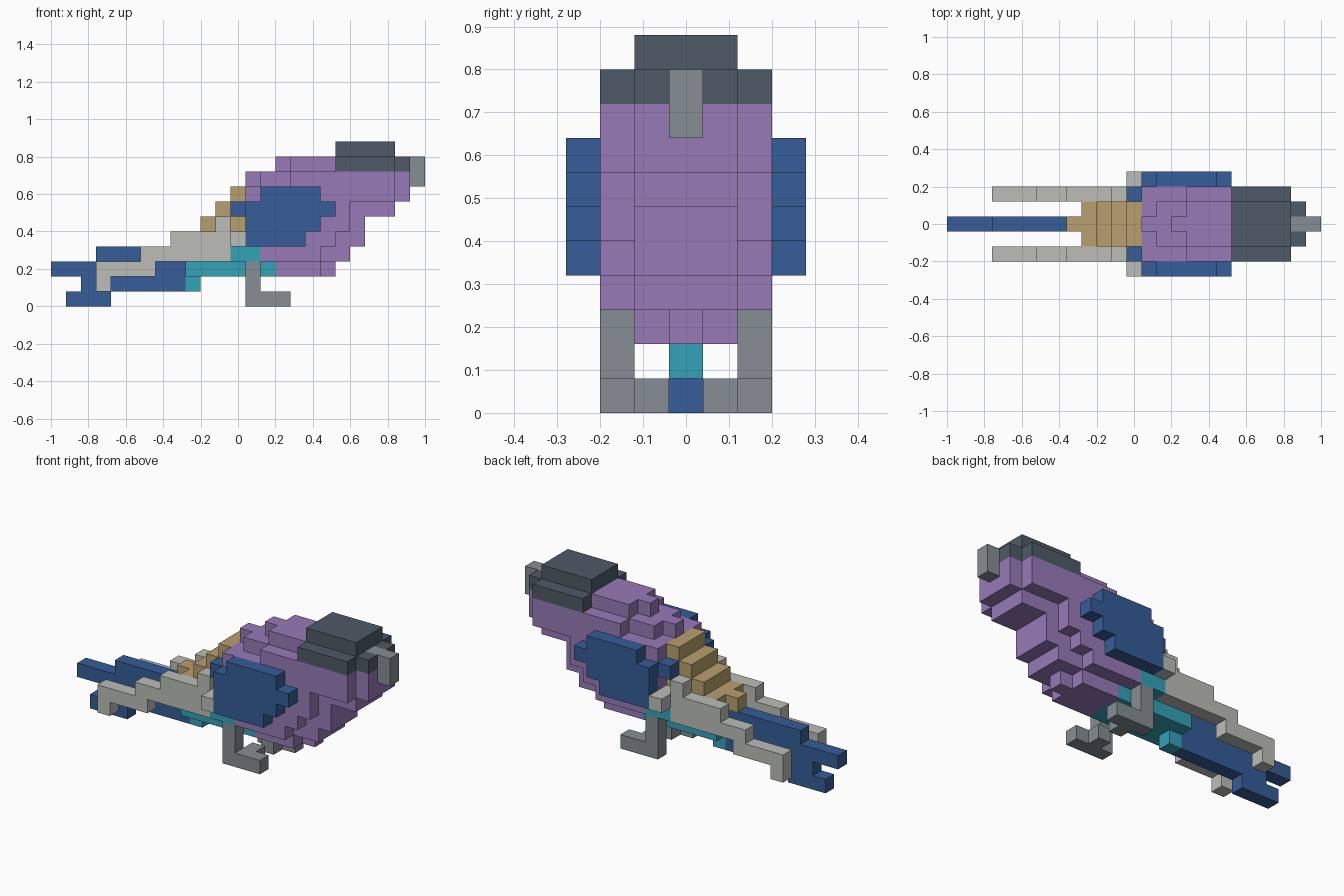
import bpy, bmesh
from mathutils import Vector

cube = bpy.data.objects.get("Cube")
if cube:
    bpy.data.objects.remove(cube, do_unlink=True)

U = 0.08  # edge of one block


def material(name, rgb):
    lin = [((c / 255 + 0.055) / 1.055) ** 2.4 for c in rgb] + [1.0]
    m = bpy.data.materials.new(name)
    m.use_nodes = True
    m.diffuse_color = lin
    m.node_tree.nodes["Principled BSDF"].inputs["Base Color"].default_value = lin
    return m


PURPLE = material("purple", (152, 122, 184))
BLUE = material("blue", (53, 93, 152))
TEAL = material("teal", (52, 162, 184))
TAN = material("tan", (184, 160, 110))
PALE = material("pale grey", (188, 190, 184))
GREY = material("mid grey", (134, 141, 147))
SLATE = material("slate", (78, 90, 103))

# Side vectors of a block face, by axis
AXES = [Vector((1, 0, 0)), Vector((0, 1, 0)), Vector((0, 0, 1))]


def blocks(name, mat, runs, sides=(1, -1)):
    """Joined blocks. Each run: x start, x end, inner and outer distance
    from the middle row, bottom layer, top layer (all in blocks)."""
    cells = set()
    for x0, x1, d0, d1, z0, z1 in runs:
        for x in range(x0, x1):
            for d in range(d0, d1 + 1):
                for z in range(z0, z1):
                    cells.update((x, s * d, z) for s in sides)
    bm = bmesh.new()
    for c in sorted(cells):
        centre = Vector((c[0] - 12, c[1], c[2] + 0.5))
        for a in range(3):
            u, v = AXES[(a + 1) % 3] / 2, AXES[(a + 2) % 3] / 2
            for s in (1, -1):
                n = AXES[a] * s
                if (c[0] + int(n.x), c[1] + int(n.y), c[2] + int(n.z)) in cells:
                    continue
                p = centre + n / 2
                ring = [p - u - v, p + u - v, p + u + v, p - u + v][::s]
                bm.faces.new([bm.verts.new(q * U) for q in ring])
    bmesh.ops.remove_doubles(bm, verts=bm.verts[:], dist=0.001)
    bmesh.ops.dissolve_limit(bm, angle_limit=0.01, verts=bm.verts[:], edges=bm.edges[:])
    me = bpy.data.meshes.new(name)
    bm.to_mesh(me)
    bm.free()
    me.materials.append(mat)
    bpy.context.collection.objects.link(bpy.data.objects.new(name, me))


# Head and body
blocks("head_cap", SLATE, [(19, 23, 0, 1, 10, 11), (19, 23, 0, 2, 9, 10), (23, 24, 1, 1, 9, 10)])
blocks("beak", GREY, [(23, 25, 0, 0, 9, 10), (24, 25, 0, 0, 8, 9)])
blocks("body", PURPLE, [
    (15, 19, 0, 0, 9, 10), (16, 19, 1, 1, 9, 10),
    (13, 24, 0, 0, 8, 9), (14, 24, 1, 1, 8, 9), (16, 23, 2, 2, 8, 9),
    (13, 24, 0, 1, 7, 8), (13, 23, 2, 2, 7, 8),
    (13, 23, 0, 1, 6, 7), (13, 20, 2, 2, 5, 7),
    (13, 21, 0, 1, 4, 6), (13, 19, 2, 2, 4, 5),
    (14, 20, 0, 1, 3, 4), (14, 18, 2, 2, 3, 4),
    (15, 19, 0, 0, 2, 3), (15, 18, 1, 1, 2, 3)])

# Rump, underside and tail
blocks("rump", TAN, [
    (12, 13, 0, 1, 7, 8), (11, 13, 0, 1, 6, 7), (10, 13, 0, 1, 5, 6),
    (9, 13, 0, 1, 4, 5), (8, 9, 0, 0, 4, 5)])
blocks("underside", TEAL, [
    (12, 14, 0, 2, 3, 4), (9, 12, 0, 1, 3, 4),
    (9, 15, 0, 1, 2, 3), (9, 10, 0, 0, 1, 2)])
blocks("tail", BLUE, [
    (3, 9, 0, 0, 3, 4), (0, 9, 0, 0, 2, 3), (2, 9, 0, 0, 1, 2), (1, 4, 0, 0, 0, 1)])

# Paired wings, wing tips and legs
for label, side in (("front", -1), ("back", 1)):
    blocks(label + "_wing", BLUE, [
        (14, 18, 3, 3, 7, 8), (13, 19, 3, 3, 6, 7), (13, 18, 3, 3, 5, 6),
        (13, 17, 3, 3, 4, 5), (12, 13, 2, 2, 6, 7)], (side,))
    blocks(label + "_wing_tip", PALE, [
        (3, 4, 2, 2, 1, 2), (3, 7, 2, 2, 2, 3), (6, 12, 2, 2, 3, 4),
        (8, 12, 2, 2, 4, 5), (12, 13, 2, 3, 4, 5), (11, 12, 2, 2, 5, 6)], (side,))
    blocks(label + "_leg", GREY, [
        (13, 14, 2, 2, 0, 3), (13, 16, 2, 2, 0, 1), (14, 15, 1, 1, 0, 1)], (side,))
